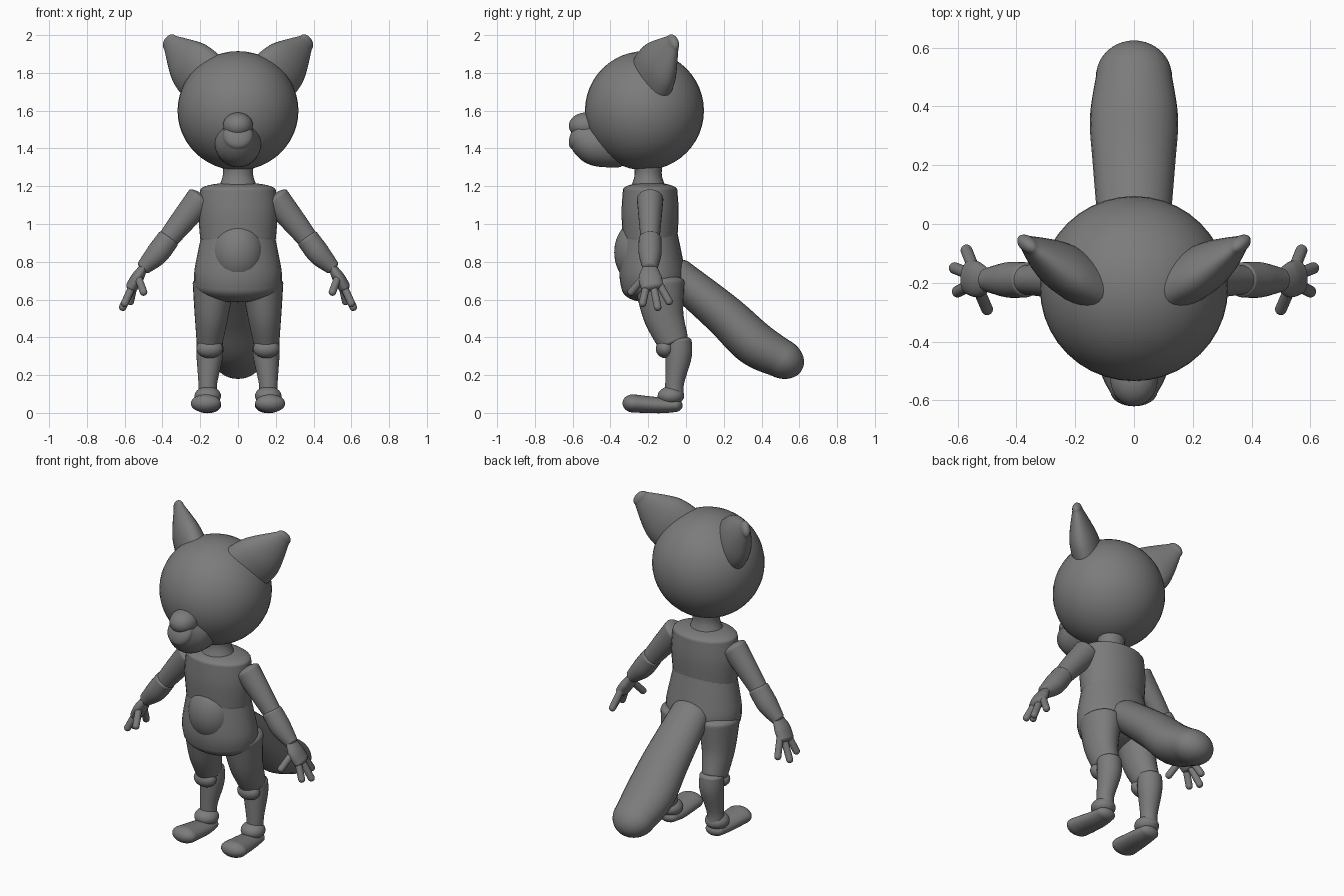
import bpy, bmesh
from math import sin, cos, pi
from mathutils import Vector, Matrix

if "Cube" in bpy.data.objects:
    bpy.data.objects.remove(bpy.data.objects["Cube"], do_unlink=True)

GREY = (.2, .2, .2, 1)
grey = bpy.data.materials.new("plain grey")
grey.use_nodes = True
grey.diffuse_color = GREY
grey.node_tree.nodes["Principled BSDF"].inputs["Base Color"].default_value = GREY

SIDEWAYS = Vector((1, 0, 0))
DEPTHWAYS = Vector((0, 1, 0))
SEGMENTS = 28
DOME_STEPS = 12


def finish(name, bm, mirror):
    """Turn a bmesh into a smooth grey object, flipped across x when mirror is negative."""
    for vert in bm.verts:
        vert.co.x *= mirror
    bmesh.ops.recalc_face_normals(bm, faces=bm.faces)
    mesh = bpy.data.meshes.new(name)
    bm.to_mesh(mesh)
    bm.free()
    mesh.materials.append(grey)
    mesh.shade_smooth()
    part = bpy.data.objects.new(name, mesh)
    bpy.context.collection.objects.link(part)


def ball(name, centre, radii, mirror=1):
    bm = bmesh.new()
    matrix = Matrix.Translation(centre) @ Matrix.Diagonal(radii).to_4x4()
    bmesh.ops.create_uvsphere(bm, u_segments=40, v_segments=24, radius=1, matrix=matrix)
    finish(name, bm, mirror)


def spline(points, steps=8):
    """Smooth curve through the points, which may have any number of components."""
    last = len(points) - 1
    curve = []
    for i in range(last):
        before, start, end = points[max(0, i - 1)], points[i], points[i + 1]
        after = points[min(last, i + 2)]
        for step in range(steps):
            t = step / steps
            leave = (end - before) / 2
            arrive = (after - start) / 2
            bend = 3 * (end - start) - 2 * leave - arrive
            twist = 2 * (start - end) + leave + arrive
            curve.append(start + t * (leave + t * (bend + t * twist)))
    return curve + [points[-1]]


def loft(name, path, radii, flat=1, ends=(.4, .4), side=SIDEWAYS, mirror=1):
    """Elliptical sections along a path with domed ends; flat is depth over width."""
    curve = spline([Vector((*point, radius)) for point, radius in zip(path, radii)])
    rings = []
    for i, point in enumerate(curve):
        following = curve[min(len(curve) - 1, i + 1)]
        tangent = (following - curve[max(0, i - 1)]).xyz.normalized()
        rings.append((point.xyz, tangent, point.w))

    def dome(ring, roundness):
        centre, tangent, radius = ring
        angles = [pi / 2 * step / DOME_STEPS for step in range(1, DOME_STEPS)]
        return [(centre + tangent * radius * roundness * sin(a), tangent, radius * cos(a))
                for a in angles]

    rings = dome(rings[0], -ends[0])[::-1] + rings + dome(rings[-1], ends[1])
    bm = bmesh.new()
    loops = []
    for centre, tangent, radius in rings:
        across = (side - tangent * side.dot(tangent)).normalized() * radius
        over = tangent.cross(across) * flat
        angles = [2 * pi * step / SEGMENTS for step in range(SEGMENTS)]
        loops.append([bm.verts.new(centre + across * cos(a) + over * sin(a)) for a in angles])
    for low, high in zip(loops, loops[1:]):
        for k in range(SEGMENTS):
            bm.faces.new((low[k - 1], low[k], high[k], high[k - 1]))
    bm.faces.new(loops[0])
    bm.faces.new(loops[-1])
    finish(name, bm, mirror)


# Head, muzzle and neck
ball("head", centre=(0, -.22, 1.6), radii=(.32, .315, .315))
loft("muzzle", path=[(0, -.35, 1.42), (0, -.48, 1.43), (0, -.57, 1.47)],
     radii=(.12, .12, .08), ends=(.4, .5))
ball("nose_bridge", centre=(0, -.53, 1.52), radii=(.08, .09, .07))
loft("neck", path=[(0, -.2, 1.18), (0, -.2, 1.26), (0, -.2, 1.35)],
     radii=(.11, .08, .09), flat=.9)

# Torso and tail
loft("chest", path=[(0, -.19, 1.18), (0, -.19, 1.06), (0, -.19, .92)],
     radii=(.2, .21, .2), flat=.72, ends=(.2, .2))
loft("hips", path=[(0, -.19, .96), (0, -.18, .76), (0, -.17, .68)],
     radii=(.19, .23, .23), flat=.75)
ball("belly", centre=(0, -.25, .85), radii=(.14, .13, .17))
loft("tail", path=[(0, -.04, .72), (0, .2, .52), (0, .36, .37), (0, .5, .29)],
     radii=(.12, .14, .15, .13), flat=.8, ends=(.7, 1))

# Paired parts, described for the left and mirrored for the right
FINGERS = {
    "index_finger": [(.56, -.21, .67), (.6, -.23, .58)],
    "middle_finger": [(.56, -.17, .66), (.61, -.15, .56)],
    "little_finger": [(.55, -.14, .68), (.57, -.09, .59)],
    "thumb": [(.53, -.22, .72), (.5, -.29, .64)],
}
for label, mirror in (("left_", 1), ("right_", -1)):
    # Ear: wide flattened cone leaning outwards
    loft(label + "ear", path=[(.17, -.19, 1.76), (.26, -.14, 1.85), (.36, -.07, 1.96)],
         radii=(.16, .14, .05), flat=.55, ends=(.4, .7),
         side=Vector((.23, .18, -.2)), mirror=mirror)

    # Arm and hand
    loft(label + "upper_arm", path=[(.2, -.19, 1.13), (.29, -.19, 1.02), (.37, -.19, .92)],
         radii=(.07, .06, .05), flat=1.1, side=DEPTHWAYS, mirror=mirror)
    loft(label + "forearm", path=[(.37, -.19, .92), (.43, -.19, .84), (.5, -.19, .77)],
         radii=(.06, .06, .04), side=DEPTHWAYS, mirror=mirror)
    loft(label + "palm", path=[(.5, -.19, .77), (.53, -.19, .72), (.56, -.18, .67)],
         radii=(.04, .06, .06), flat=.55, side=DEPTHWAYS, mirror=mirror)
    for finger, path in FINGERS.items():
        loft(label + finger, path, radii=(.02, .02), ends=(1, 1),
             side=DEPTHWAYS, mirror=mirror)

    # Leg and foot
    loft(label + "thigh", path=[(.13, -.14, .68), (.14, -.12, .52), (.15, -.07, .38)],
         radii=(.11, .09, .07), flat=1.2, mirror=mirror)
    ball(label + "knee", centre=(.15, -.11, .34), radii=(.07, .05, .05), mirror=mirror)
    loft(label + "shin", path=[(.15, -.04, .38), (.15, -.04, .3), (.16, -.06, .16), (.16, -.06, .08)],
         radii=(.07, .07, .05, .05), mirror=mirror)
    ball(label + "ankle", centre=(.16, -.08, .09), radii=(.07, .07, .05), mirror=mirror)
    loft(label + "foot", path=[(.16, -.06, .04), (.16, -.14, .04), (.17, -.28, .05)],
         radii=(.06, .07, .08), flat=.6, ends=(.7, .7), mirror=mirror)
